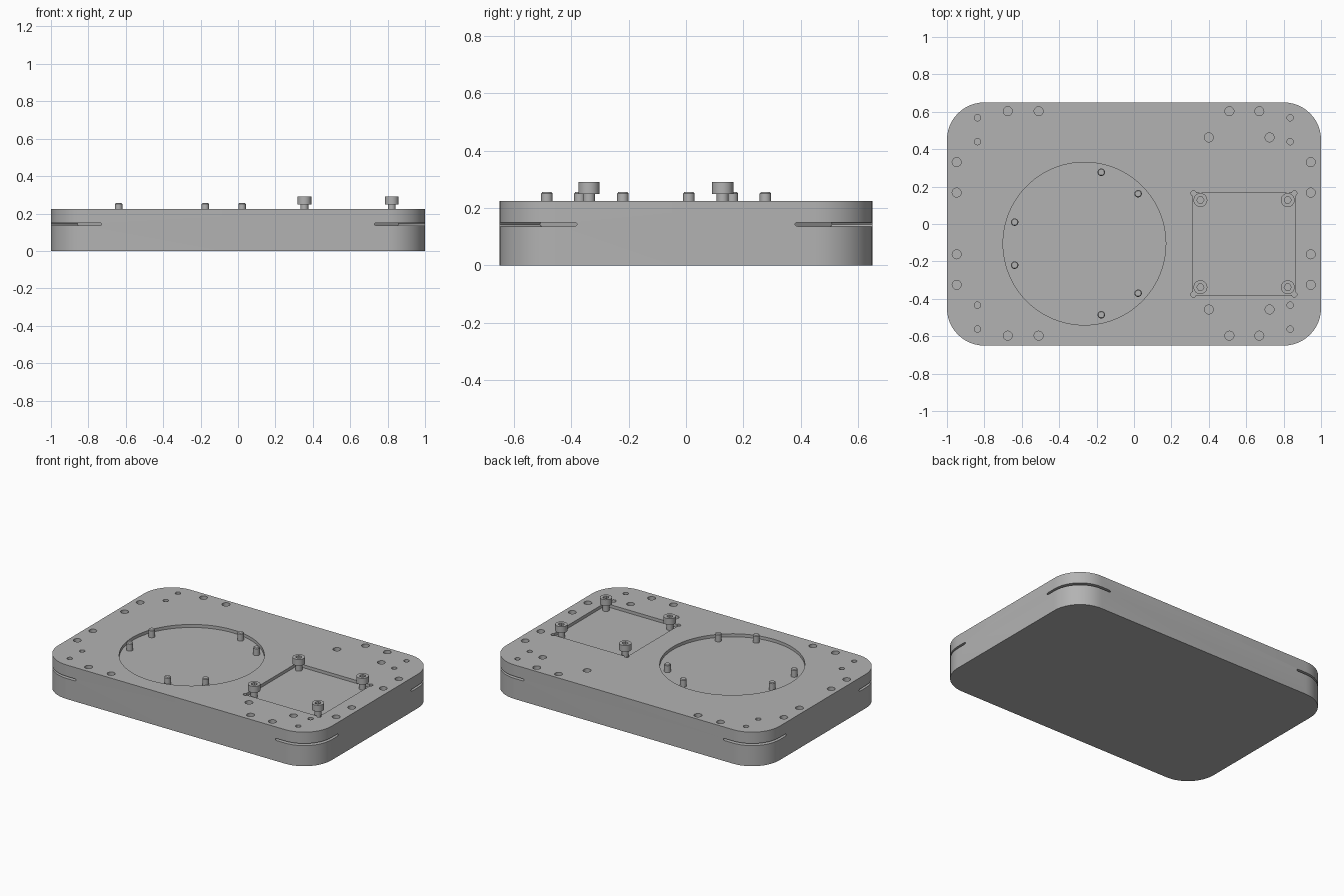
import bpy, bmesh
from math import cos, sin, pi, radians, sqrt
from mathutils import Matrix, Vector

cube = bpy.data.objects.get("Cube")
if cube:
    bpy.data.objects.remove(cube, do_unlink=True)

grey = bpy.data.materials.new("machined grey")
grey.use_nodes = True
colour = (0.45, 0.45, 0.45, 1)
grey.diffuse_color = colour
grey.node_tree.nodes["Principled BSDF"].inputs["Base Color"].default_value = colour

TOP = 0.225


def make(name, bm):
    bmesh.ops.recalc_face_normals(bm, faces=bm.faces)
    mesh = bpy.data.meshes.new(name)
    bm.to_mesh(mesh)
    bm.free()
    mesh.materials.append(grey)
    obj = bpy.data.objects.new(name, mesh)
    bpy.context.collection.objects.link(obj)
    return obj


def prism(bm, points, vector):
    """Extrude a closed outline along a vector."""
    face = bm.faces.new([bm.verts.new(p) for p in points])
    ext = bmesh.ops.extrude_face_region(bm, geom=[face])
    verts = [g for g in ext["geom"] if isinstance(g, bmesh.types.BMVert)]
    bmesh.ops.translate(bm, verts=verts, vec=vector)


def cylinder(bm, x, y, r, z0, z1, n=24):
    ring = [(x + r * cos(2 * pi * i / n), y + r * sin(2 * pi * i / n), z0) for i in range(n)]
    prism(bm, ring, (0, 0, z1 - z0))


def cut(obj, bm):
    cutter = make("cutter", bm)
    cutter.hide_render = True
    mod = obj.modifiers.new("cut", "BOOLEAN")
    mod.operation = "DIFFERENCE"
    mod.solver = "EXACT"
    mod.use_self = True
    mod.object = cutter
    bpy.context.view_layer.objects.active = obj
    bpy.ops.object.modifier_apply(modifier=mod.name)
    bpy.data.objects.remove(cutter, do_unlink=True)


def smooth(obj):
    bpy.ops.object.select_all(action="DESELECT")
    obj.select_set(True)
    bpy.context.view_layer.objects.active = obj
    bpy.ops.object.shade_smooth_by_angle(angle=radians(30))


# Base plate with rounded corners
outline = []
for k, (sx, sy) in enumerate([(1, 1), (-1, 1), (-1, -1), (1, -1)]):
    for i in range(13):
        a = (k + i / 12) * pi / 2
        outline.append((sx * 0.8 + 0.2 * cos(a), sy * 0.45 + 0.2 * sin(a), 0))
bm = bmesh.new()
prism(bm, outline, (0, 0, TOP))
plate = make("base_plate", bm)

# Round recess
bm = bmesh.new()
cylinder(bm, -0.265, -0.105, 0.435, TOP - 0.02, 0.3, 96)
cut(plate, bm)

# Square recess, then its corner reliefs
x0, x1, y0, y1 = 0.315, 0.86, -0.38, 0.167
FLOOR = TOP - 0.02
bm = bmesh.new()
prism(bm, [(x0, y0, FLOOR), (x1, y0, FLOOR), (x1, y1, FLOOR), (x0, y1, FLOOR)], (0, 0, 0.1))
cut(plate, bm)
bm = bmesh.new()
for x in (x0 + 0.003, x1 - 0.003):
    for y in (y0 + 0.003, y1 - 0.003):
        cylinder(bm, x, y, 0.014, FLOOR - 0.0005, 0.3, 16)
cut(plate, bm)

# Blind holes around the border
bm = bmesh.new()
for x, y in [(-0.675, 0.6), (-0.51, 0.6), (0.51, 0.6), (0.67, 0.6), (0.4, 0.46), (0.725, 0.46),
             (-0.948, 0.328), (-0.948, 0.165), (0.945, 0.328), (0.945, 0.165)]:
    for s in (1, -1):
        cylinder(bm, x, s * y + 0.003, 0.024, TOP - 0.07, 0.3)
for x in (-0.837, 0.835):
    for y in (0.565, 0.437):
        for s in (1, -1):
            cylinder(bm, x, s * y + 0.003, 0.017, TOP - 0.07, 0.3, 16)
cut(plate, bm)

# Thin round-ended slots running diagonally into each corner
bm = bmesh.new()
for sx in (1, -1):
    for sy in (1, -1):
        out = Vector((sx, sy, 0)) / sqrt(2)
        along = Vector((-sx, sy, 0)) / sqrt(2)
        start = Vector((sx * 0.865, sy * 0.515, 0.143)) - out * 0.2
        profile = []
        for side in (1, -1):
            for i in range(7):
                a = -pi / 2 + pi * i / 6
                profile.append(start + along * side * (0.184 + 0.007 * cos(a))
                               + Vector((0, 0, side * 0.007 * sin(a))))
        prism(bm, profile, out * 0.5)
cut(plate, bm)
smooth(plate)

# Locating pins in the round recess
for i, (x, y) in enumerate([(-0.175, 0.277), (0.022, 0.162), (-0.638, 0.01),
                            (-0.638, -0.22), (0.022, -0.37), (-0.175, -0.485)]):
    bm = bmesh.new()
    cylinder(bm, x, y, 0.02, FLOOR - 0.01, 0.25)
    top = max(bm.faces, key=lambda f: f.calc_center_median().z)
    rim = bmesh.ops.extrude_face_region(bm, geom=[top])
    verts = [g for g in rim["geom"] if isinstance(g, bmesh.types.BMVert)]
    bmesh.ops.delete(bm, geom=[top], context="FACES_ONLY")
    bmesh.ops.transform(bm, verts=verts, matrix=Matrix.Translation((x, y, 0.005))
                        @ Matrix.Scale(0.8, 4, (1, 0, 0)) @ Matrix.Scale(0.8, 4, (0, 1, 0))
                        @ Matrix.Translation((-x, -y, 0)))
    smooth(make(f"locating_pin_{i + 1}", bm))

# Cap screws with hexagonal sockets
for i, (x, y) in enumerate([(0.355, 0.128), (0.822, 0.128), (0.355, -0.338), (0.822, -0.338)]):
    bm = bmesh.new()
    cylinder(bm, x, y, 0.021, FLOOR - 0.01, 0.25)
    smooth(make(f"screw_shank_{i + 1}", bm))
    bm = bmesh.new()
    cylinder(bm, x, y, 0.037, 0.248, 0.29, 32)
    head = make(f"screw_head_{i + 1}", bm)
    bm = bmesh.new()
    cylinder(bm, x, y, 0.019, 0.268, 0.32, 6)
    cut(head, bm)
    smooth(head)
